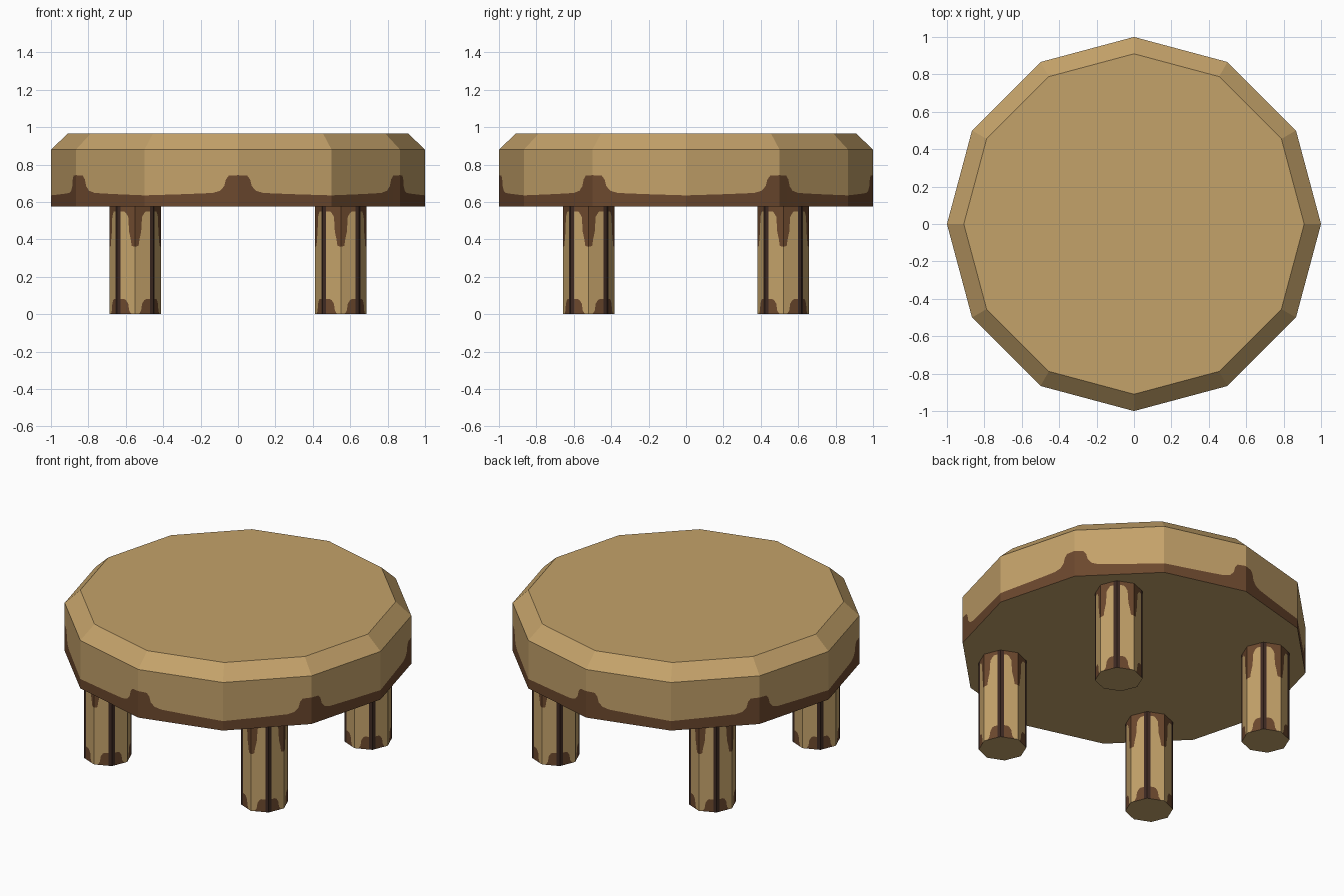
import bpy, bmesh, math
from mathutils import Vector

if "Cube" in bpy.data.objects:
    bpy.data.objects.remove(bpy.data.objects["Cube"])


def material(name, rgb):
    m = bpy.data.materials.new(name)
    m.diffuse_color = (*rgb, 1)
    m.use_nodes = True
    m.node_tree.nodes["Principled BSDF"].inputs["Base Color"].default_value = m.diffuse_color
    return m


TAN, BROWN, DARK = 0, 1, 2
MATS = [material("tan wood", (0.552, 0.361, 0.144)),
        material("brown wood", (0.150, 0.065, 0.027)),
        material("dark brown bark", (0.048, 0.023, 0.016))]


def build(name, sides, radius, first, profile, levels, band_mats, strip_from=2.0, loc=(0, 0, 0)):
    """Polygonal prism whose painted bands repeat, mirrored, around every second corner.
    profile: rows of (fraction along the side, values...); levels(row) -> [(scale, z), ...]"""
    step = 2 * math.pi / sides

    def corner(a):
        return Vector((math.cos(a), math.sin(a), 0)) * radius

    rows = [(-r[0], r) for r in reversed(profile[1:-1])] + [(r[0], r) for r in profile]
    bm = bmesh.new()
    cache, cols = {}, []
    for k in range(sides // 2):
        a = first + 2 * k * step
        for s, row in rows:
            p = corner(a).lerp(corner(a + math.copysign(step, s)), abs(s))
            col = []
            for scale, z in levels(row):
                co = (round(p.x * scale, 5), round(p.y * scale, 5), round(z, 5))
                if co not in cache:
                    cache[co] = bm.verts.new(co)
                col.append(cache[co])
            cols.append((abs(s), col))
    # side bands
    for i, (s0, c0) in enumerate(cols):
        s1, c1 = cols[(i + 1) % len(cols)]
        strip = min(s0, s1) >= strip_from
        for b, mat in enumerate(band_mats):
            vs = list(dict.fromkeys((c0[b], c1[b], c1[b + 1], c0[b + 1])))
            if len(vs) > 2:
                bm.faces.new(vs).material_index = DARK if strip else mat
    # flat ends
    bm.faces.new([c[-1] for _, c in cols]).material_index = TAN
    bm.faces.new([c[0] for _, c in reversed(cols)]).material_index = TAN
    me = bpy.data.meshes.new(name)
    bm.to_mesh(me)
    bm.free()
    for m in MATS:
        me.materials.append(m)
    ob = bpy.data.objects.new(name, me)
    ob.location = loc
    bpy.context.collection.objects.link(ob)


# Table top: brown lower edge with a bump at every second corner, chamfered rim
bump = [(0, 0.743), (0.10, 0.74), (0.13, 0.72), (0.147, 0.685), (0.19, 0.66),
        (0.27, 0.648), (0.55, 0.642), (1, 0.635)]
build("table_top", 12, 1.0, math.radians(30), bump,
      lambda r: [(1, 0.575), (1, r[1]), (1, 0.88), (0.91, 0.965)],
      [BROWN, TAN, TAN])

# Legs: brown drip on the axis corners, dark strips on the diagonal corners
drip = [(0, 0, 0.36), (0.19, 0, 0.365), (0.24, 0.005, 0.40), (0.33, 0.02, 0.44),
        (0.38, 0.055, 0.52), (0.50, 0.075, 0.54), (0.60, 0.08, 0.55),
        (0.81, 0.08, 0.55), (1, 0.08, 0.55)]
for side, x in (("left", -0.55), ("right", 0.55)):
    for end, y in (("front", -0.52), ("back", 0.52)):
        build(f"{end}_{side}_leg", 8, 0.1375, 0, drip,
              lambda r: [(1, 0), (1, r[1]), (1, r[2]), (1, 0.575)],
              [BROWN, TAN, BROWN], 0.8, (x, y, 0))
